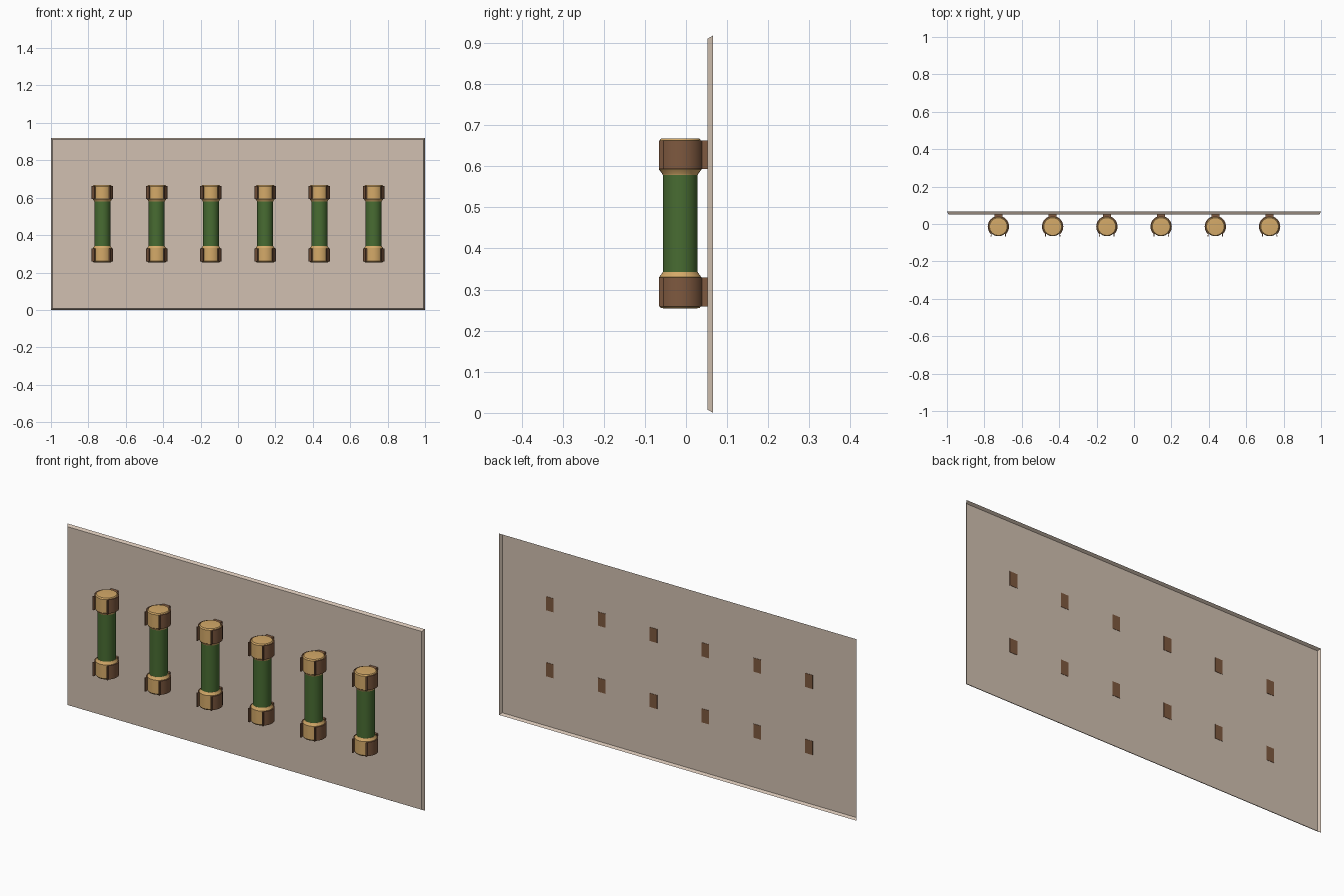
import bpy, bmesh, math

if "Cube" in bpy.data.objects:
    bpy.data.objects.remove(bpy.data.objects["Cube"])


def material(name, color):
    m = bpy.data.materials.new(name)
    m.diffuse_color = (*color, 1)
    m.use_nodes = True
    m.node_tree.nodes["Principled BSDF"].inputs["Base Color"].default_value = (*color, 1)
    return m


beige = material("beige panel", (0.64, 0.53, 0.44))
brass = material("brass", (0.66, 0.40, 0.14))
bronze = material("brown metal", (0.21, 0.10, 0.05))
green = material("green tube", (0.065, 0.15, 0.032))

AXIS_Y = -0.014
MID_Z = 0.461
SIDES = 32


def finish(bm, name, mat, smooth=True):
    bmesh.ops.recalc_face_normals(bm, faces=bm.faces)
    mesh = bpy.data.meshes.new(name)
    bm.to_mesh(mesh)
    bm.free()
    mesh.materials.append(mat)
    obj = bpy.data.objects.new(name, mesh)
    bpy.context.collection.objects.link(obj)
    if smooth:
        bpy.ops.object.select_all(action="DESELECT")
        obj.select_set(True)
        bpy.context.view_layer.objects.active = obj
        bpy.ops.object.shade_smooth_by_angle(angle=math.radians(30))
    return obj


def lathe(name, profile, x, mat):
    """Closed solid of revolution from (radius, height) pairs."""
    bm = bmesh.new()
    rings = []
    for r, z in profile:
        rings.append([bm.verts.new((x + r * math.cos(a), AXIS_Y + r * math.sin(a), z))
                      for a in (math.tau * i / SIDES for i in range(SIDES))])
    for low, high in zip(rings, rings[1:]):
        for i in range(SIDES):
            j = (i + 1) % SIDES
            bm.faces.new((low[i], low[j], high[j], high[i]))
    bm.faces.new(rings[0])
    bm.faces.new(rings[-1])
    return finish(bm, name, mat)


def clip(name, x, z0, z1):
    """Spring clip, open to the front, with flared tips and a rear foot."""
    bm = bmesh.new()
    inner_r, outer_r, half_gap = 0.0515, 0.057, math.radians(44)
    steps = 24
    angles = [-math.pi / 2 + half_gap + (math.tau - 2 * half_gap) * i / steps
              for i in range(steps + 1)]
    pairs = [(r * math.cos(a), AXIS_Y + r * math.sin(a))
             for a in angles for r in (inner_r, outer_r)]
    tips = [(0.036, -0.066), (0.042, -0.066)]
    pairs = tips + pairs + [(-px, py) for px, py in tips]
    sections = [[bm.verts.new((x + px, py, z)) for z in (z0, z1) for px, py in pairs[k:k + 2]]
                for k in range(0, len(pairs), 2)]
    for a, b in zip(sections, sections[1:]):
        for i, j in ((0, 1), (1, 3), (3, 2), (2, 0)):
            bm.faces.new((a[i], a[j], b[j], b[i]))
    for end in (sections[0], sections[-1]):
        bm.faces.new((end[0], end[1], end[3], end[2]))
    # Foot that passes just through the panel
    foot = bmesh.ops.create_cube(bm, size=1)["verts"]
    for v in foot:
        v.co = (x + v.co.x * 0.042, 0.0465 + v.co.y * 0.014,
                (z0 + z1) / 2 + v.co.z * (z1 - z0))
    return finish(bm, name, bronze)


# Pressed sheet panel: flat front, rim sloping back, open behind
bm = bmesh.new()
corners = ((-1, -1), (1, -1), (1, 1), (-1, 1))
front = [bm.verts.new((sx * 0.992, 0.052, 0.459 + sz * 0.451)) for sx, sz in corners]
back = [bm.verts.new((sx, 0.066, 0.459 + sz * 0.459)) for sx, sz in corners]
bm.faces.new(front)
for i in range(4):
    j = (i + 1) % 4
    bm.faces.new((front[i], back[i], back[j], front[j]))
finish(bm, "mounting_panel", beige, smooth=False)

# Row of six tubes, each with two caps and two clips
cap_profile = ((0.043, 0.118), (0.044, 0.121), (0.0515, 0.131),
               (0.0515, 0.200), (0.047, 0.206), (0.035, 0.207))
for n in range(6):
    x = -0.725 + 0.29 * n
    lathe(f"tube_{n + 1}", ((0.0425, MID_Z - 0.13), (0.0425, MID_Z + 0.13)), x, green)
    for side, label in ((1, "upper"), (-1, "lower")):
        lathe(f"{label}_cap_{n + 1}",
              [(r, MID_Z + side * h) for r, h in cap_profile], x, brass)
        z0, z1 = sorted((MID_Z + side * 0.132, MID_Z + side * 0.202))
        clip(f"{label}_clip_{n + 1}", x, z0, z1)
